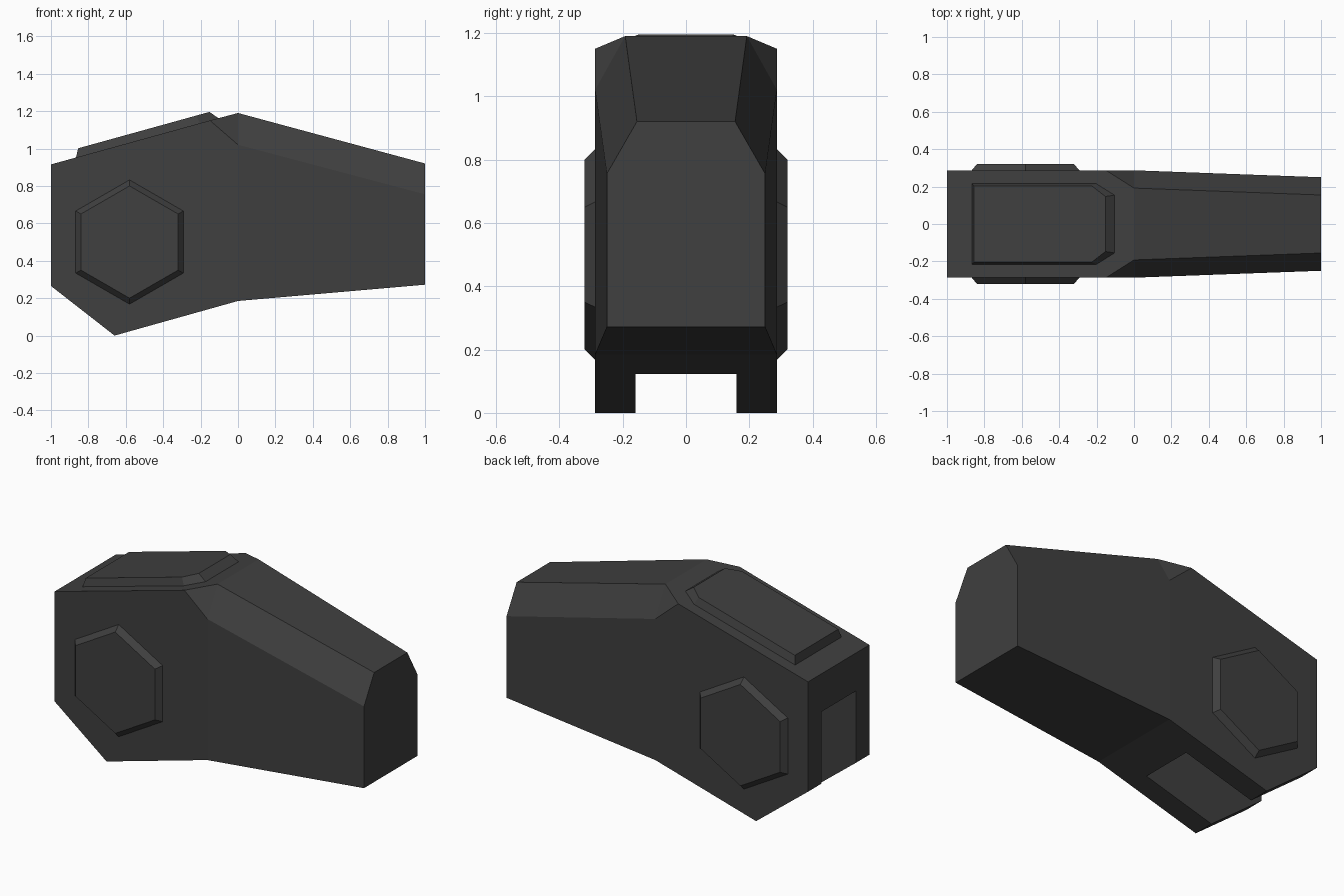
import bpy, bmesh, math

cube = bpy.data.objects.get("Cube")
if cube:
    bpy.data.objects.remove(cube, do_unlink=True)

grey = bpy.data.materials.new("dark grey")
grey.use_nodes = True
GREY = (0.05, 0.05, 0.05, 1)
grey.diffuse_color = GREY
grey.node_tree.nodes["Principled BSDF"].inputs["Base Color"].default_value = GREY


def make(name, verts, faces):
    bm = bmesh.new()
    vs = [bm.verts.new(v) for v in verts]
    for f in faces:
        bm.faces.new([vs[i] for i in f])
    bmesh.ops.recalc_face_normals(bm, faces=bm.faces)
    mesh = bpy.data.meshes.new(name)
    bm.to_mesh(mesh)
    bm.free()
    mesh.materials.append(grey)
    obj = bpy.data.objects.new(name, mesh)
    bpy.context.collection.objects.link(obj)
    return obj


def loft(name, lower, upper):
    """Solid between two outlines with the same number of points."""
    n = len(lower)
    faces = [(i, (i + 1) % n, n + (i + 1) % n, n + i) for i in range(n)]
    faces += [tuple(range(n)), tuple(range(n, 2 * n))]
    return make(name, lower + upper, faces)


# Main shell: one side as (x, half width, z), mirrored across y
W = 0.287
side = [(-1, W, 0.915), (-0.15, W, 1.15), (0, W, 1.02), (1, 0.25, 0.755),
        (1, 0.25, 0.272), (0, W, 0.185), (-0.66, W, 0), (-1, W, 0.265),
        (0, 0.192, 1.19), (1, 0.155, 0.92)]
n = len(side)
panels = [(0, 1, 2, 5, 6, 7), (2, 3, 4, 5), (1, 8, 2), (8, 9, 3, 2)]
rim = [0, 1, 8, 9, 3, 4, 5, 6, 7]
faces = panels + [tuple(i + n for i in p) for p in panels]
faces += [(a, b, b + n, a + n) for a, b in zip(rim, rim[1:] + rim[:1])]
shell = make("shell", side + [(x, -y, z) for x, y, z in side], faces)

# Slot open to the rear and underside
x0, x1, y, z0, z1 = -1.2, -0.22, 0.16, -0.2, 0.69
corners = [(x0, -y), (x1, -y), (x1, y), (x0, y)]
cutter = loft("slot_cutter", [(a, b, z0) for a, b in corners],
              [(a, b, z1) for a, b in corners])
cutter.hide_render = True
cut = shell.modifiers.new("slot", 'BOOLEAN')
cut.operation = 'DIFFERENCE'
cut.solver = 'EXACT'
cut.object = cutter
bpy.context.view_layer.objects.active = shell
bpy.ops.object.modifier_apply(modifier=cut.name)
bpy.data.objects.remove(cutter, do_unlink=True)


# Raised plate lying on the sloped rear roof
def roof_outline(back, shoulder, front, wide, narrow, lift):
    half = [(back, wide), (shoulder, wide), (front, narrow)]
    pts = half + [(x, -y) for x, y in reversed(half)]
    return [(x, y, 0.915 + 0.277 * (x + 1) + lift) for x, y in pts]


loft("roof_plate", roof_outline(-0.867, -0.2, -0.1, 0.218, 0.155, -0.005),
     roof_outline(-0.855, -0.225, -0.153, 0.203, 0.147, 0.046))


# Hexagonal bosses on both sides
def hexagon(r, y):
    angles = [math.radians(30 + 60 * i) for i in range(6)]
    return [(-0.58 + r * math.cos(a), y, 0.5 + r * math.sin(a)) for a in angles]


for name, s in (("back_boss", 1), ("front_boss", -1)):
    loft(name, hexagon(0.337, s * (W - 0.005)), hexagon(0.3, s * 0.32))
